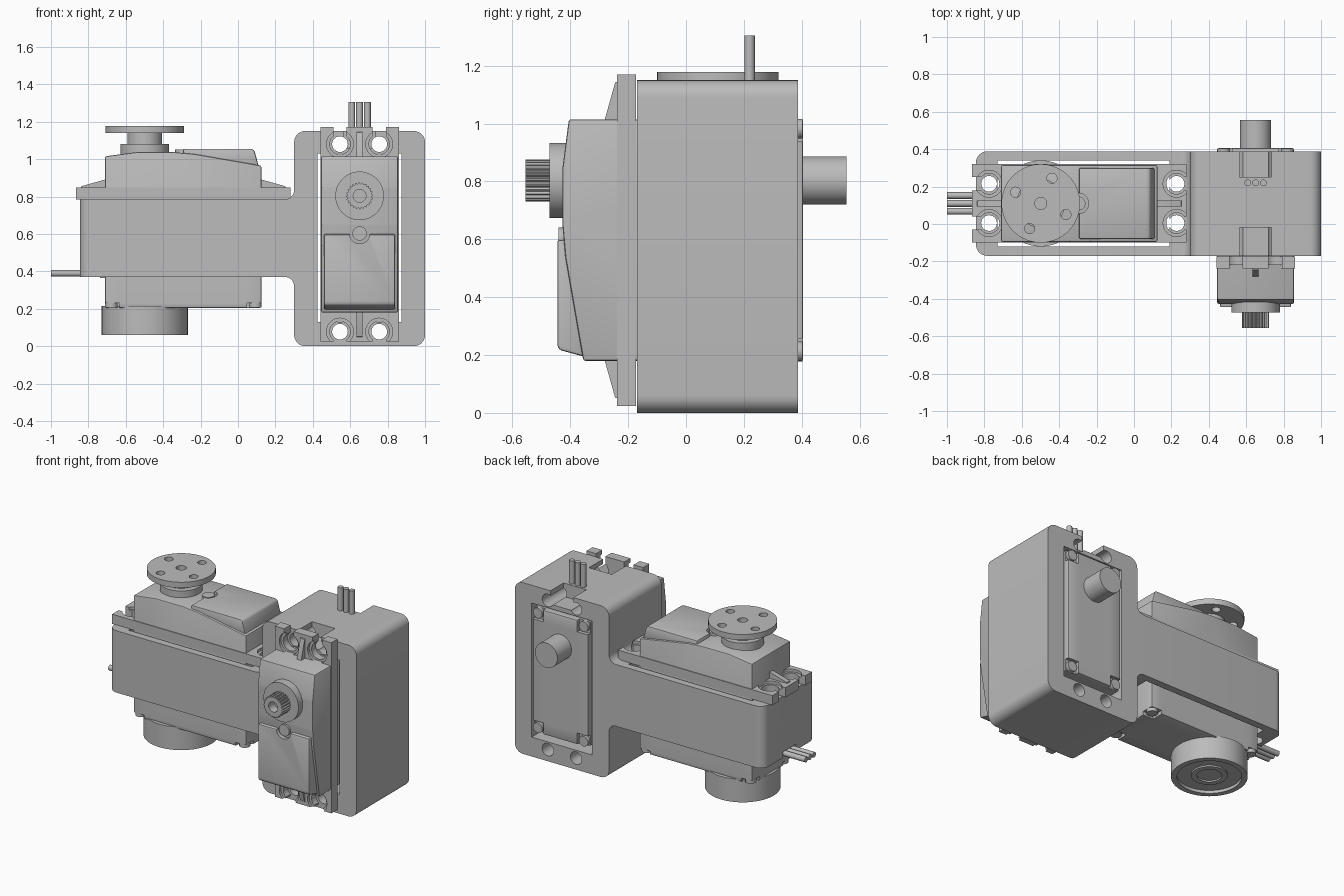
import bpy, bmesh
from math import sin, cos, pi, radians
from mathutils import Matrix, Vector

cube = bpy.data.objects.get("Cube")
if cube:
    bpy.data.objects.remove(cube, do_unlink=True)

grey = bpy.data.materials.new("plain grey")
grey.use_nodes = True
grey.diffuse_color = (0.5, 0.5, 0.5, 1)
grey.node_tree.nodes["Principled BSDF"].inputs["Base Color"].default_value = (0.5, 0.5, 0.5, 1)


def make(name, bm):
    bmesh.ops.recalc_face_normals(bm, faces=bm.faces)
    mesh = bpy.data.meshes.new(name)
    bm.to_mesh(mesh)
    bm.free()
    mesh.materials.append(grey)
    obj = bpy.data.objects.new(name, mesh)
    bpy.context.collection.objects.link(obj)
    return obj


def box(name, x, y, z):
    bm = bmesh.new()
    bmesh.ops.create_cube(bm, size=1)
    for v in bm.verts:
        v.co = [r[0] + (c + 0.5) * (r[1] - r[0]) for c, r in zip(v.co, (x, y, z))]
    return make(name, bm)


def prism(name, pts, lo, hi, bevel=0.0, pick=None):
    """Extrude an (x, z) outline along y, optionally bevelling chosen edges."""
    bm = bmesh.new()
    face = bm.faces.new([bm.verts.new((p[0], lo, p[1])) for p in pts])
    res = bmesh.ops.extrude_face_region(bm, geom=[face])
    for v in res["geom"]:
        if isinstance(v, bmesh.types.BMVert):
            v.co.y = hi
    if bevel:
        edges = [e for e in bm.edges if pick is None or pick(e)]
        bmesh.ops.bevel(bm, geom=edges, offset=bevel, segments=8 if pick else 2,
                        profile=0.5, affect="EDGES")
    return make(name, bm)


def cyl(name, x, y, lo, hi, r, axis="Z", n=48, teeth=0.0):
    """Cylinder between lo and hi along an axis; teeth makes a splined rim."""
    bm = bmesh.new()
    ring = []
    for i in range(n):
        a, rr = 2 * pi * i / n, r - (teeth if i % 4 > 1 else 0)
        p, q = x + rr * cos(a), y + rr * sin(a)
        ring.append([(p, q, h) if axis == "Z" else (p, h, q) for h in (lo, hi)])
    ends = [[bm.verts.new(p[k]) for p in ring] for k in (0, 1)]
    for e in ends:
        bm.faces.new(e)
    for i in range(n):
        j = (i + 1) % n
        bm.faces.new((ends[0][i], ends[0][j], ends[1][j], ends[1][i]))
    return make(name, bm)


def cut(obj, cutters):
    for c in cutters:
        c.hide_render = True
        m = obj.modifiers.new("cut", "BOOLEAN")
        m.operation, m.solver, m.object = "DIFFERENCE", "EXACT", c
    bpy.context.view_layer.update()
    mesh = bpy.data.meshes.new_from_object(obj.evaluated_get(bpy.context.evaluated_depsgraph_get()))
    obj.modifiers.clear()
    obj.data = mesh
    for c in cutters:
        bpy.data.objects.remove(c, do_unlink=True)
    return obj


def rounded(corners):
    """Outline from (x, z, radius) corners, with right-angle arcs."""
    out = []
    for i, (x, z, r) in enumerate(corners):
        p = Vector((x, z))
        if not r:
            out.append(p)
            continue
        a = (Vector(corners[i - 1][:2]) - p).normalized() * r
        b = (Vector(corners[(i + 1) % len(corners)][:2]) - p).normalized() * r
        for k in range(9):
            t = k / 8 * pi / 2
            out.append(p + a * (1 - sin(t)) + b * (1 - cos(t)))
    return out


# Bracket: upright block with a side arm, both hollowed for the motors
outline = rounded([(0.30, 0, 0.06), (1, 0, 0.06), (1, 1.15, 0.06), (0.30, 1.15, 0.06),
                   (0.30, 0.785, 0.05), (-0.845, 0.785, 0), (-0.845, 0.37, 0), (0.30, 0.37, 0.05)])
bracket = prism("bracket", outline, -0.17, 0.388, 0.06,
                lambda e: all(v.co.x < -0.84 for v in e.verts)
                and abs(e.verts[0].co.z - e.verts[1].co.z) > 0.3)
tools = [box("block_opening", (0.425, 0.875), (-1, 1), (0.13, 1.03)),
         box("arm_opening", (-0.73, 0.19), (-0.12, 0.34), (0, 1.1)),
         box("rear_notch", (0.565, 0.735), (0.25, 0.5), (1.06, 1.3)),
         box("front_notch", (0.565, 0.735), (-0.3, -0.02), (1.06, 1.3)),
         box("cable_exit", (-1, -0.7), (0.04, 0.18), (0.3, 0.41))]
for w in (-0.105, 0.105):
    for s in (0.4825, -0.52):
        tools.append(cyl("screw_hole", 0.65 + w, 0.5975 + s, -1, 1, 0.042, "Y", 24))
        tools.append(cyl("screw_hole", -0.2925 - s, 0.11 + w, 0.2, 1, 0.042, "Z", 24))
cut(bracket, tools)

AX = 0.206  # shaft offset along the motor


def motor(tag, matrix, extras):
    """Motor built with length on x, width on y and shaft on z."""
    parts = []
    body = prism(tag + "_case", [(-0.4175, 0), (0.4175, 0), (0.4175, 0.81), (0.25, 0.832),
                                 (0.05, 0.832), (-0.06, 0.822), (-0.4175, 0.76)], -0.205, 0.205, 0.008)
    tools = []
    for sx in (-1, 1):
        for sy in (-1, 1):
            x, y = sx * 0.385, sy * 0.17
            tools.append(box("corner", (x - 0.045, x + 0.045), (y - 0.045, y + 0.045), (-0.1, 0.025)))
            parts.append(cyl(tag + "_corner_screw", x, y, 0.002, 0.03, 0.034, n=24))
    parts.append(cut(body, tools))

    # Raised lid with a round notch and pin
    lid = prism(tag + "_lid", [(-0.405, 0.75), (0.005, 0.75), (0, 0.85), (-0.365, 0.85), (-0.38, 0.842)],
                -0.19, 0.19, 0.008)
    parts.append(cut(lid, [cyl("notch", 0.005, 0, 0.5, 1, 0.055, n=32)]))
    parts.append(cyl(tag + "_lid_pin", 0.005, 0, 0.8, 0.845, 0.038, n=32))

    # Mounting flange with open screw slots and wedge ribs
    flange = box(tag + "_flange", (-0.573, 0.573), (-0.21, 0.21), (0.578, 0.643))
    tools = []
    for y in (-0.105, 0.105):
        for s, out in ((0.4825, 0.7), (-0.52, -0.7)):
            tools.append(cyl("slot", s, y, 0.5, 0.7, 0.055, n=32))
            tools.append(box("slot_mouth", sorted((s, out)), (y - 0.035, y + 0.035), (0.5, 0.7)))
            tools.append(cyl("counterbore", s, y, 0.625, 0.7, 0.072, n=32))
    parts.append(cut(flange, tools))
    for sx in (-1, 1):
        rib = [(sx * 0.40, 0.62), (sx * 0.555, 0.62), (sx * 0.545, 0.65), (sx * 0.42, 0.685), (sx * 0.40, 0.685)]
        parts.append(prism(tag + "_rib", rib, -0.016, 0.016))

    # Shaft boss, cable sleeve and three wires
    parts.append(cyl(tag + "_boss", AX, 0, 0.78, 0.877, 0.13))
    parts.append(box(tag + "_cable_sleeve", (0.40, 0.445), (-0.065, 0.065), (0.16, 0.21)))
    for y in (-0.042, 0, 0.042):
        bm = bmesh.new()
        bmesh.ops.create_cone(bm, cap_ends=True, segments=16, radius1=0.018, radius2=0.018, depth=0.3,
                              matrix=Matrix.Translation((0.5575, y, 0.185)) @ Matrix.Rotation(pi / 2, 4, "Y"))
        parts.append(make(tag + "_wire", bm))
    for p in parts + extras:
        p.data.transform(matrix)


# Upright motor parts: splined shaft and rear idler pin
spline = cut(cyl("splined_shaft", AX, 0, 0.86, 0.96, 0.072, n=96, teeth=0.008),
             [cyl("bore", AX, 0, 0.9, 1.1, 0.034)])
idler = cyl("rear_pin", AX, 0, -0.15, 0.02, 0.083)

# Arm motor parts: output horn with holes and a recessed round base
neck = cyl("horn_neck", AX, 0, 0.86, 0.94, 0.093)
holes = [cyl("hole", AX, 0, 0.9, 1.1, 0.032, n=24)]
for k in range(4):
    a = radians(66 + 90 * k)
    holes.append(cyl("hole", AX + 0.147 * cos(a), 0.147 * sin(a), 0.9, 1.1, 0.027, n=24))
horn = cut(cyl("horn_disc", AX, 0, 0.935, 0.973, 0.21, n=64), holes)
base = cut(cyl("round_base", AX, 0, -0.145, 0.01, 0.23, n=64), [cyl("recess", AX, 0, -0.3, -0.125, 0.195, n=64)])
ring = cut(cyl("base_ring", AX, 0, -0.135, -0.11, 0.11), [cyl("bore", AX, 0, -0.3, -0.125, 0.075)])


def frame(s, w, u, origin):
    m = Matrix((s, w, u)).transposed().to_4x4()
    m.translation = origin
    return m


motor("upright_motor", frame((0, 0, 1), (-1, 0, 0), (0, -1, 0), (0.65, 0.405, 0.5975)), [spline, idler])
motor("arm_motor", frame((-1, 0, 0), (0, -1, 0), (0, 0, 1), (-0.2925, 0.11, 0.205)), [neck, horn, base, ring])

# Smooth round surfaces, keep hard edges
for o in bpy.context.scene.objects:
    if o.type == "MESH":
        bpy.ops.object.select_all(action="DESELECT")
        o.select_set(True)
        bpy.context.view_layer.objects.active = o
        bpy.ops.object.shade_smooth_by_angle(angle=radians(30))
